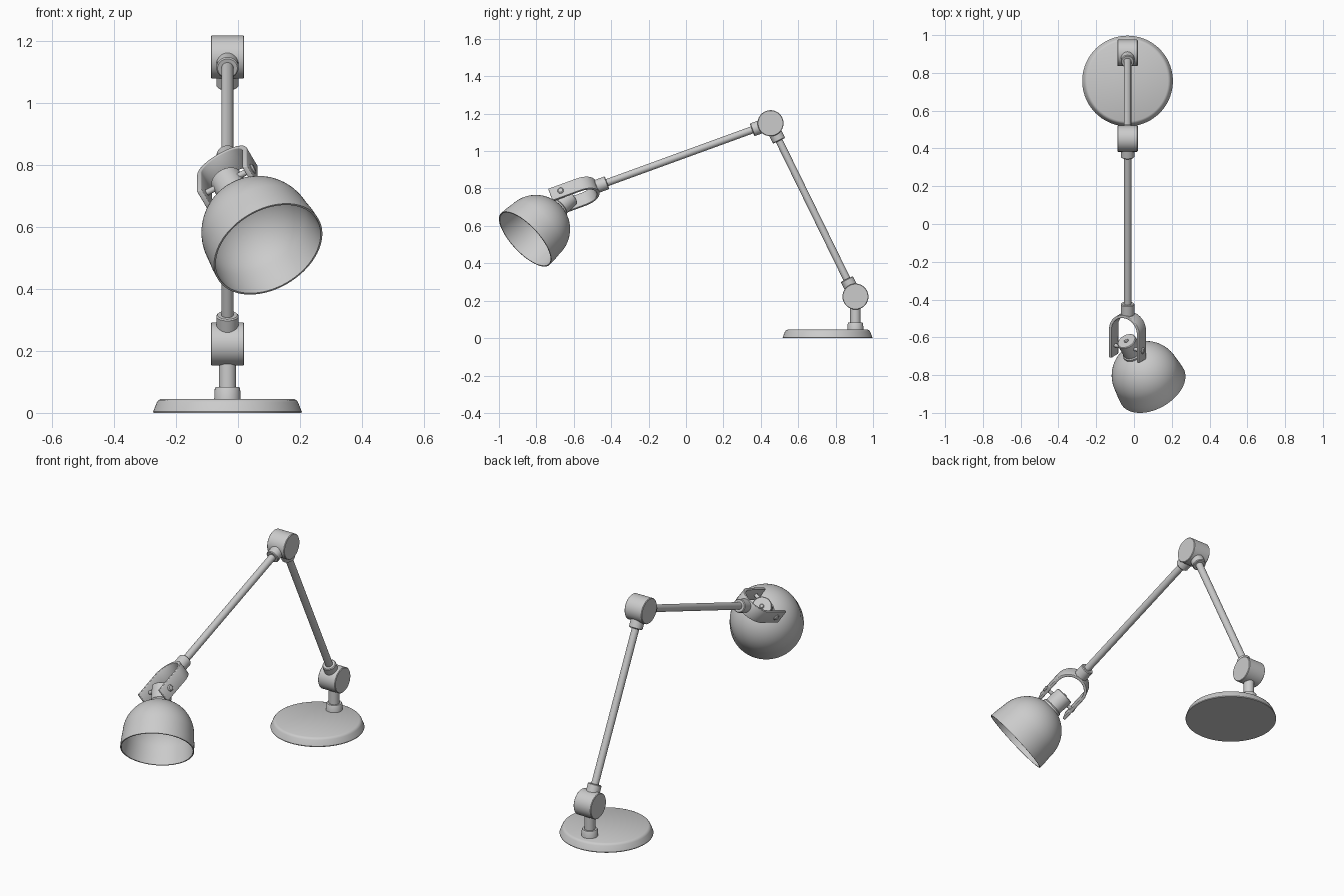
import bpy, bmesh
from math import sin, cos, pi, radians
from mathutils import Vector, Matrix

if "Cube" in bpy.data.objects:
    bpy.data.objects.remove(bpy.data.objects["Cube"])

X0 = -0.034


def finish(bm, name, angle=35):
    bmesh.ops.recalc_face_normals(bm, faces=bm.faces)
    me = bpy.data.meshes.new(name)
    bm.to_mesh(me)
    bm.free()
    ob = bpy.data.objects.new(name, me)
    bpy.context.collection.objects.link(ob)
    bpy.ops.object.select_all(action='DESELECT')
    ob.select_set(True)
    bpy.context.view_layer.objects.active = ob
    bpy.ops.object.shade_smooth_by_angle(angle=radians(angle))
    return ob


def lathe(name, profile, origin, axis, seg=48):
    """Revolve (radius, height) points around an axis through origin."""
    rot = Vector(axis).to_track_quat('Z', 'Y').to_matrix().to_4x4()
    bm = bmesh.new()
    vs = [bm.verts.new((r, 0, h)) for r, h in profile]
    es = [bm.edges.new(e) for e in zip(vs, vs[1:])]
    bmesh.ops.spin(bm, geom=vs + es, cent=(0, 0, 0), axis=(0, 0, 1),
                   angle=2 * pi, steps=seg, use_duplicate=False)
    bmesh.ops.remove_doubles(bm, verts=bm.verts, dist=1e-5)
    bmesh.ops.transform(bm, matrix=Matrix.Translation(origin) @ rot, verts=bm.verts)
    return finish(bm, name)


def rod(name, a, b, r, bevel=0.0, seg=32):
    """Capped cylinder from a to b with optional chamfered rims."""
    d = Vector(b) - Vector(a)
    l, c = d.length, bevel
    prof = [(0, 0), (r - c, 0), (r, c), (r, l - c), (r - c, l), (0, l)]
    if not c:
        prof = [(0, 0), (r, 0), (r, l), (0, l)]
    return lathe(name, prof, a, d, seg)


# base plate, socket and post
base = Vector((X0, 0.757, 0))
low = Vector((X0, 0.906, 0.222))
top = Vector((X0, 0.452, 1.149))
lathe("base", [(0, 0), (.239, 0), (.24, .004), (.228, .034), (.223, .041),
               (.214, .045), (0, .045)], base, (0, 0, 1), 72)
lathe("base_socket", [(0, .04), (.043, .04), (.041, .078), (.038, .083), (0, .083)],
      (X0, low.y, 0), (0, 0, 1))
rod("post", (X0, low.y, .05), low, .028)

# knuckle joints
half = Vector((.054, 0, 0))
for name, c in (("lower_joint", low), ("upper_joint", top)):
    rod(name, c - half, c + half, .0695, .003, 64)

# arms with collars at their ends
a = Vector((0, -.94, -.342)).normalized()
u = (top - low).normalized()
rod("lower_arm", low, top, .0195)
rod("upper_arm", top, top + a * .97, .0195)
for name, c, d in (("lower_arm_bottom_collar", low, u), ("lower_arm_top_collar", top, -u),
                   ("upper_arm_collar", top, a)):
    rod(name, c + d * .04, c + d * .105, .036, .004)
rod("yoke_collar", top + a * .93, top + a * .993, .036, .004)

# U-shaped yoke, rolled about the arm axis
n = Vector((0, a.z, -a.y))
th = radians(29)
p = Vector((cos(th), 0, 0)) + n * sin(th)
q = Vector((-sin(th), 0, 0)) + n * cos(th)
R, W, T0, T1 = .084, .038, 1.077, 1.237
path = [(R, T1)] + [(R * cos(pi * i / 24), T0 - R * sin(pi * i / 24))
                    for i in range(25)] + [(-R, T1)]
bm = bmesh.new()
rows = [[bm.verts.new(top + p * x + a * t + q * s) for s in (-W, W)] for x, t in path]
for r0, r1 in zip(rows, rows[1:]):
    bm.faces.new((r0[0], r1[0], r1[1], r0[1]))
yoke = finish(bm, "yoke")
m = yoke.modifiers.new("thickness", 'SOLIDIFY')
m.thickness, m.offset = .016, 0
m = yoke.modifiers.new("soft_edges", 'BEVEL')
m.width, m.segments, m.limit_method = .003, 2, 'ANGLE'
m.angle_limit = radians(40)

# pivot pin and screw heads
pin = top + a * 1.178
rod("pivot_pin", pin - p * .088, pin + p * .088, .01)
for side, name in ((1, "right_screw"), (-1, "left_screw")):
    lathe(name, [(0, 0), (.017, 0), (.017, .003), (.012, .008), (0, .01)],
          pin + p * side * .091, p * side, 24)

# bell shade, a thin double-walled shell
rim = Vector((.0975, -.86, .529))
up = Vector((-.384, .674, .631)).normalized()
r, c, k = .183, .085, .006
N = 16
outer = [(.1895, 0), (.188, .04)] + [(r * cos(pi / 2 * i / N), c + r * sin(pi / 2 * i / N))
                                     for i in range(N)] + [(0, c + r)]
inner = [(max(x - k, 0), h) for x, h in outer[:2]] + \
        [((r - k) * cos(pi / 2 * i / N), c + (r - k) * sin(pi / 2 * i / N))
         for i in range(N)] + [(0, c + r - k)]
lathe("shade", outer[::-1] + inner, rim, up, 72)

# shade cap with a small bolt
lathe("shade_cap", [(0, .25), (.058, .25), (.058, .268), (.052, .274), (.052, .354),
                    (.048, .358), (0, .358)], rim, up)
lathe("cap_bolt", [(0, .355), (.012, .355), (.012, .361), (.008, .365), (0, .366)],
      rim, up, 24)
